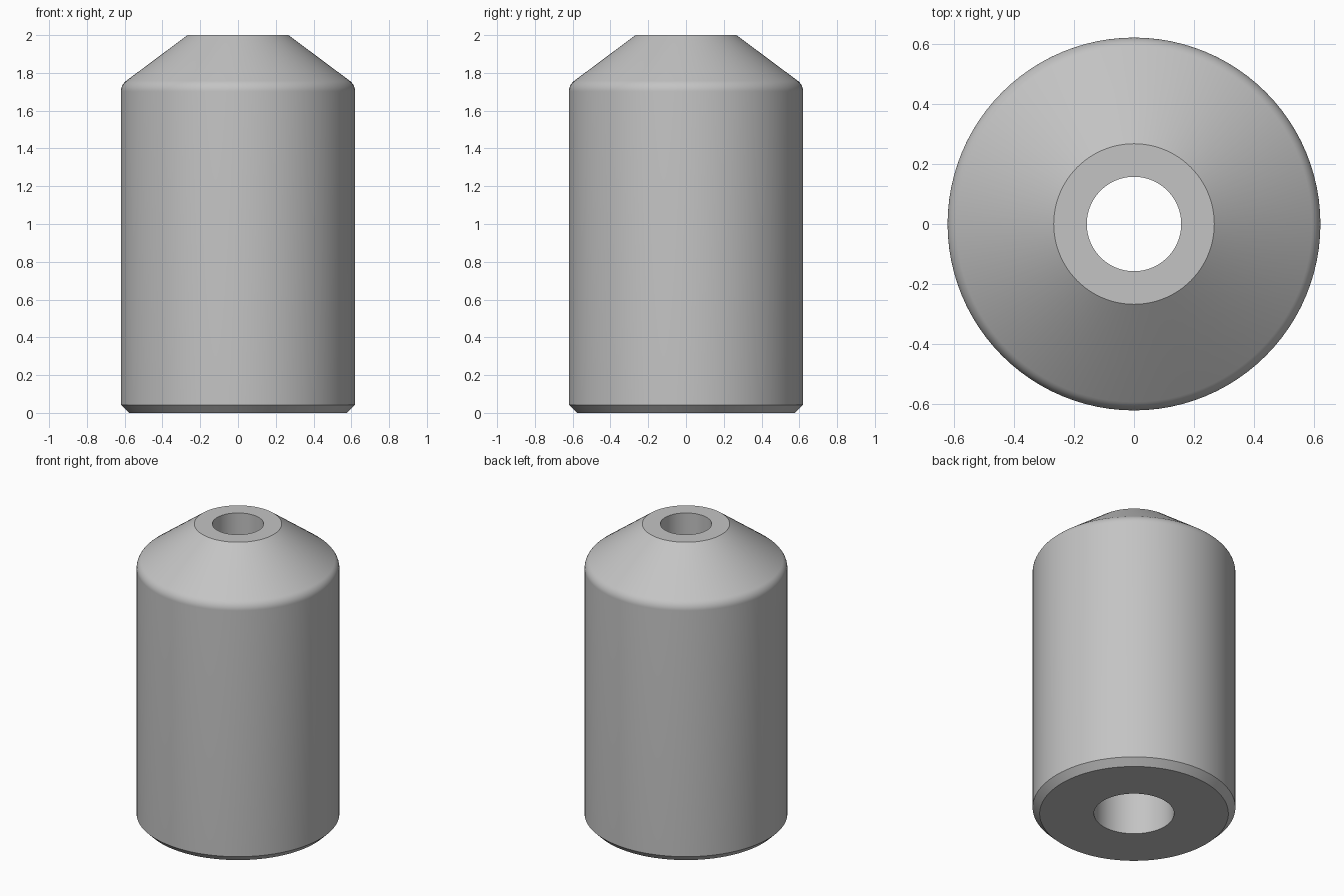
import bpy
import bmesh
from math import cos, sin, tan, radians, pi

cube = bpy.data.objects.get("Cube")
if cube:
    bpy.data.objects.remove(cube, do_unlink=True)

SEGMENTS = 96
OUTER, TIP, HEIGHT = 0.62, 0.267, 2.0
BORE, TIP_BORE, BORE_DEPTH = 0.245, 0.157, 1.5
CHAMFER = 0.043
FILLET = 0.07
TURN = radians(53.3)  # angle between the wall and the cone

# Rounded shoulder where the wall meets the cone
cone_base = HEIGHT - (OUTER - TIP) / tan(TURN)
fillet_z = cone_base - FILLET * tan(TURN / 2)
shoulder = [(OUTER - FILLET + FILLET * cos(TURN * i / 8),
             fillet_z + FILLET * sin(TURN * i / 8)) for i in range(9)]

# Closed wall section: bottom face, chamfer, wall, cone, tip, stepped bore
section = [(BORE, 0), (OUTER - CHAMFER, 0), (OUTER, CHAMFER), *shoulder,
           (TIP, HEIGHT), (TIP_BORE, HEIGHT), (TIP_BORE, BORE_DEPTH),
           (BORE, BORE_DEPTH)]

# Revolve the section about z
bm = bmesh.new()
rings = []
for k in range(SEGMENTS):
    a = 2 * pi * k / SEGMENTS
    rings.append([bm.verts.new((r * cos(a), r * sin(a), z)) for r, z in section])
for k, ring in enumerate(rings):
    following = rings[(k + 1) % SEGMENTS]
    for i in range(len(section)):
        j = (i + 1) % len(section)
        bm.faces.new((ring[i], following[i], following[j], ring[j]))
bmesh.ops.recalc_face_normals(bm, faces=bm.faces)

mesh = bpy.data.meshes.new("bored_sleeve")
bm.to_mesh(mesh)
bm.free()
sleeve = bpy.data.objects.new("bored_sleeve", mesh)
bpy.context.collection.objects.link(sleeve)

# Plain grey finish
grey = bpy.data.materials.new("light_grey")
grey.use_nodes = True
colour = (0.55, 0.55, 0.55, 1)
grey.diffuse_color = colour
grey.node_tree.nodes["Principled BSDF"].inputs["Base Color"].default_value = colour
mesh.materials.append(grey)

# Smooth round surfaces, crisp rims
bpy.ops.object.select_all(action="DESELECT")
sleeve.select_set(True)
bpy.context.view_layer.objects.active = sleeve
bpy.ops.object.shade_smooth_by_angle(angle=radians(30))
